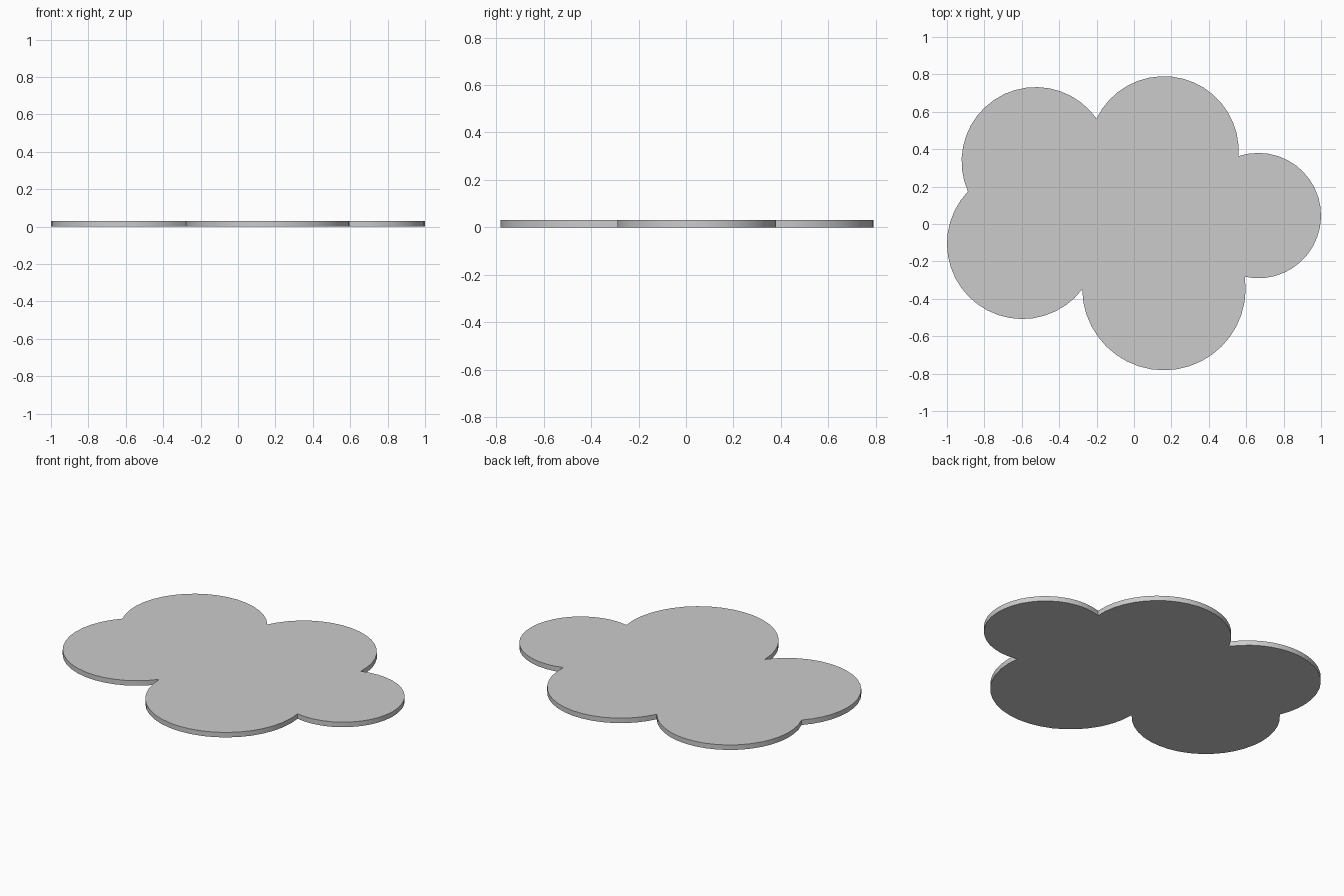
import bpy, bmesh, math
from mathutils import Vector

if "Cube" in bpy.data.objects:
    bpy.data.objects.remove(bpy.data.objects["Cube"])

THICK = 0.03
STEP = math.radians(9)
# overlapping lobes, counter-clockwise: centre x, centre y, radius
LOBES = [(0.665, 0.045, 0.335), (0.16, 0.39, 0.40), (-0.525, 0.335, 0.397),
         (-0.597, -0.105, 0.403), (0.16, -0.345, 0.437)]


def notch(a, b):
    """Outer crossing point of two neighbouring lobes."""
    ca, cb = Vector(a[:2]), Vector(b[:2])
    d = cb - ca
    dist = d.length
    d.normalize()
    along = (dist**2 + a[2]**2 - b[2]**2) / (2 * dist)
    return ca + d * along + Vector((d.y, -d.x)) * math.sqrt(a[2]**2 - along**2)


# scalloped outline: one arc per lobe, from notch to notch
outline = []
for i, lobe in enumerate(LOBES):
    c = Vector(lobe[:2])
    start = notch(LOBES[i - 1], lobe) - c
    end = notch(lobe, LOBES[(i + 1) % len(LOBES)]) - c
    a0 = math.atan2(start.y, start.x)
    sweep = (math.atan2(end.y, end.x) - a0) % math.tau
    n = round(sweep / STEP)
    for k in range(n):
        t = a0 + sweep * k / n
        outline.append((c.x + lobe[2] * math.cos(t), c.y + lobe[2] * math.sin(t)))

# flat slab extruded from the outline
bm = bmesh.new()
base = bm.faces.new([bm.verts.new((x, y, 0)) for x, y in outline])
top = bmesh.ops.extrude_face_region(bm, geom=[base], use_keep_orig=True)
bmesh.ops.translate(bm, vec=(0, 0, THICK),
                    verts=[g for g in top["geom"] if isinstance(g, bmesh.types.BMVert)])
bmesh.ops.recalc_face_normals(bm, faces=bm.faces)
mesh = bpy.data.meshes.new("lobed_slab")
bm.to_mesh(mesh)
bm.free()
slab = bpy.data.objects.new("lobed_slab", mesh)
bpy.context.collection.objects.link(slab)

bpy.context.view_layer.objects.active = slab
slab.select_set(True)
bpy.ops.object.shade_smooth_by_angle(angle=math.radians(30))
